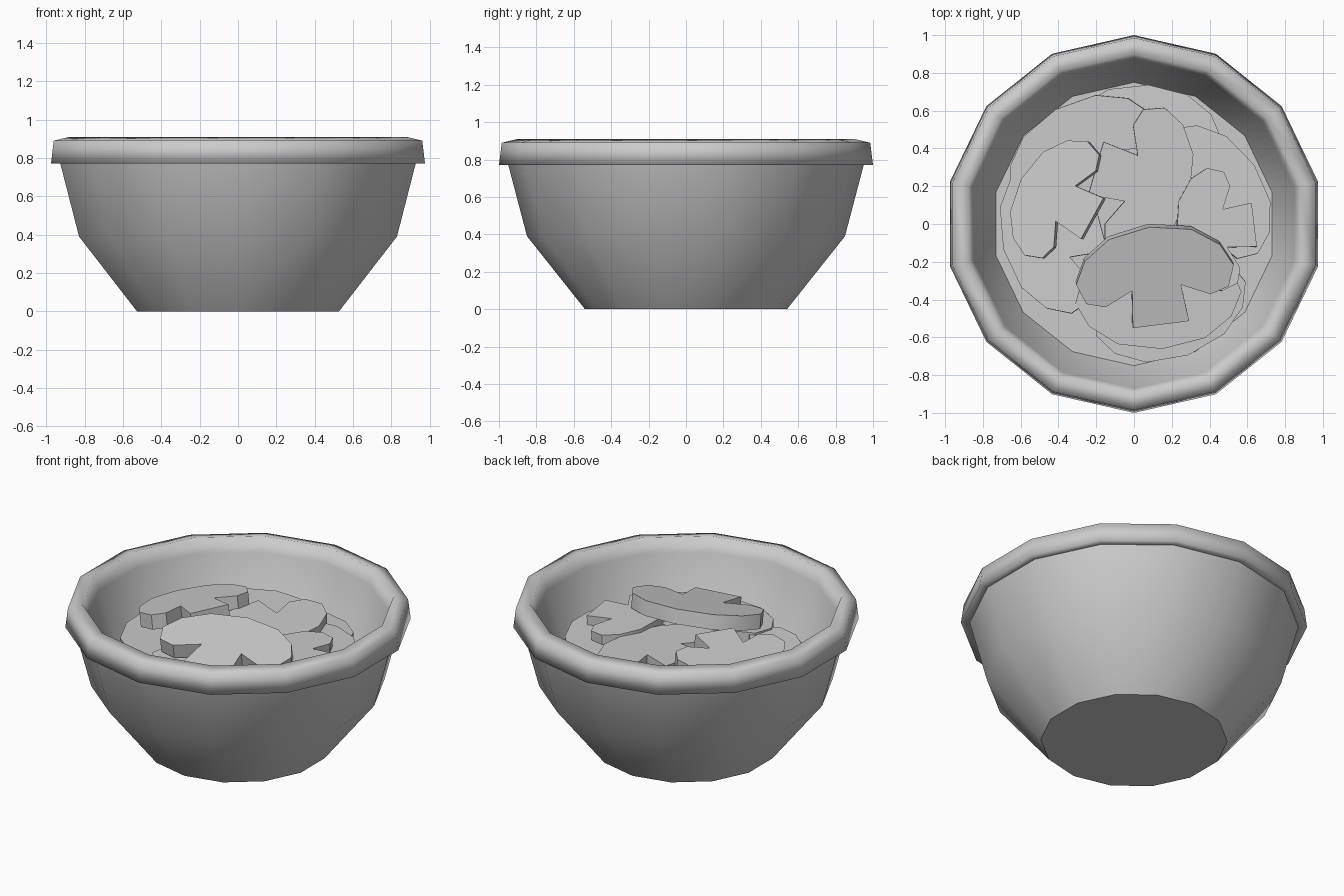
import bpy, math
from mathutils import Vector, Matrix

if "Cube" in bpy.data.objects:
    bpy.data.objects.remove(bpy.data.objects["Cube"])

SIDES = 14


def add_object(name, verts, faces, angle):
    mesh = bpy.data.meshes.new(name)
    mesh.from_pydata(verts, [], faces)
    mesh.update()
    ob = bpy.data.objects.new(name, mesh)
    bpy.context.collection.objects.link(ob)
    bpy.ops.object.select_all(action='DESELECT')
    ob.select_set(True)
    bpy.context.view_layer.objects.active = ob
    bpy.ops.object.shade_smooth_by_angle(angle=math.radians(angle))
    return ob


def lathe(name, profile, angle, cap_start=False, cap_end=False):
    """Revolve (radius, z) points around z, one corner on the +y axis."""
    verts = []
    for r, z in profile:
        for i in range(SIDES):
            a = 2 * math.pi * i / SIDES + math.pi / 2
            verts.append((r * math.cos(a), r * math.sin(a), z))
    faces = []
    for k in range(len(profile) - 1):
        for i in range(SIDES):
            j = (i + 1) % SIDES
            a, b = k * SIDES, (k + 1) * SIDES
            faces.append((a + i, a + j, b + j, b + i))
    if cap_start:
        faces.append(tuple(reversed(range(SIDES))))
    if cap_end:
        last = (len(profile) - 1) * SIDES
        faces.append(tuple(last + i for i in range(SIDES)))
    return add_object(name, verts, faces, angle)


# Half outline of a mushroom slice: cap top round to the stem end
HALF = [(0.22, 0.21), (0.36, 0.11), (0.42, -0.01), (0.38, -0.12),
        (0.28, -0.15), (0.13, -0.08), (0.15, -0.28)]
OUTLINE = [(0, 0.25)] + HALF + [(-x, y) for x, y in reversed(HALF)]


def slice_piece(name, x, y, z, turn, scale, slope_x=0.0, slope_y=0.0, thick=0.09):
    """Mushroom slice with its top face centred at x, y, z and sloped."""
    normal = Vector((-slope_x, -slope_y, 1)).normalized()
    tilt = Vector((0, 0, 1)).rotation_difference(normal).to_matrix().to_4x4()
    mat = (Matrix.Translation((x, y, z)) @ tilt
           @ Matrix.Rotation(math.radians(turn), 4, 'Z'))
    n = len(OUTLINE)
    verts = [mat @ Vector((px * scale, py * scale, h))
             for h in (0, -thick) for px, py in OUTLINE]
    # the outline runs clockwise
    faces = [tuple(reversed(range(n))), tuple(range(n, 2 * n))]
    faces += [(i, (i + 1) % n, n + (i + 1) % n, n + i) for i in range(n)]
    return add_object(name, verts, faces, 40)


# Bowl body
lathe("bowl_body", [(0.54, 0), (0.85, 0.39), (0.95, 0.77)], 40, cap_start=True)

# Overhanging rim and inner wall, running down below the soup
lathe("bowl_rim", [(0.95, 0.77), (1.0, 0.77), (0.985, 0.89), (0.9, 0.91),
                   (0.87, 0.82), (0.74, 0.46), (0.48, 0.1)], 120, cap_end=True)

# Flat soup surface
lathe("soup", [(0.745, 0.48), (0.75, 0.49)], 30, cap_end=True)

# Lower layer of slices, caps facing outwards
lower = [(0.44, 0.18, 0.64, -56, 0.95, -0.04, -0.02),
         (-0.29, 0.39, 0.65, 30, 1.0, 0.03, 0.02),
         (-0.45, -0.07, 0.64, 105, 1.0, 0.02, -0.02),
         (0.13, -0.40, 0.65, 184, 1.05, -0.02, 0.04),
         (0.20, -0.46, 0.60, 200, 1.0, 0.0, 0.03),
         (0.06, 0.50, 0.60, -4, 0.95, 0.0, -0.05)]
for i, args in enumerate(lower):
    slice_piece(f"lower_slice_{i + 1}", *args)

# Upper slices
slice_piece("back_slice", 0.06, 0.22, 0.695, -106, 0.97, -0.02, 0.02)
slice_piece("right_slice", 0.42, -0.03, 0.705, 97, 0.78, -0.05, -0.02)
slice_piece("left_slice", -0.42, 0.14, 0.755, 61, 0.82, 0.14, -0.04)
slice_piece("front_slice", 0.11, -0.26, 0.78, 7, 1.0, -0.04, 0.2)
